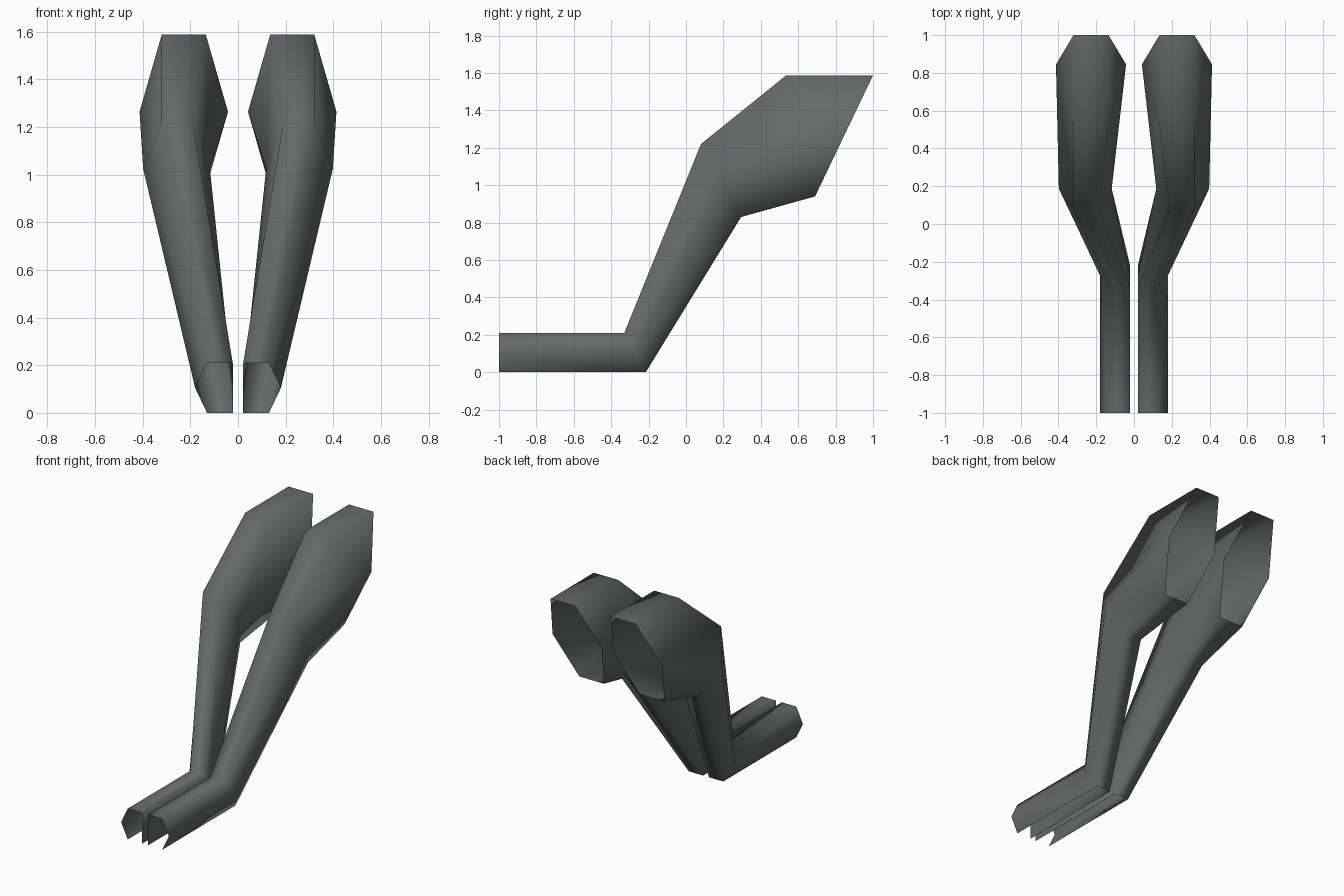
import bpy, bmesh

if "Cube" in bpy.data.objects:
    bpy.data.objects.remove(bpy.data.objects["Cube"])

skin = bpy.data.materials.new("dark_grey")
skin.diffuse_color = (0.13, 0.142, 0.14, 1)
skin.use_nodes = True
skin.node_tree.nodes["Principled BSDF"].inputs["Base Color"].default_value = skin.diffuse_color


def ring(x_in, x_out, mid_in, mid_out, top, bottom):
    """Six-sided section; top and bottom are (y, z)."""
    my, mz = (top[0] + bottom[0]) / 2, (top[1] + bottom[1]) / 2
    return [(x_in, *top), (x_out, *top), (mid_out, my, mz),
            (x_out, *bottom), (x_in, *bottom), (mid_in, my, mz)]


# Sections from toe to hip
SECTIONS = [
    ring(0.022, 0.13, 0.022, 0.18, (-1.0, 0.21), (-1.0, 0.0)),
    ring(0.022, 0.13, 0.022, 0.18, (-0.33, 0.21), (-0.215, 0.0)),
    ring(0.19, 0.32, 0.118, 0.398, (0.08, 1.22), (0.295, 0.83)),
    ring(0.135, 0.32, 0.042, 0.413, (1.0, 1.587), (0.69, 0.94)),
]
THIGH_TOP = [(0.135, 0.535, 1.587), (0.32, 0.535, 1.587)]


def leg(name, side):
    bm = bmesh.new()

    def vert(p):
        return bm.verts.new((side * p[0], p[1], p[2]))

    toe, ankle, knee, hip = [[vert(p) for p in s] for s in SECTIONS]
    t_in, t_out = [vert(p) for p in THIGH_TOP]

    def bridge(a, b, skip=()):
        for i in range(6):
            if i not in skip:
                j = (i + 1) % 6
                bm.faces.new((a[i], a[j], b[j], b[i]))

    bridge(toe, ankle, skip=(3,))          # foot, open underneath
    bridge(ankle, knee)                    # shin
    # thigh: front edge rises to the flat top, end stays open
    bridge(knee, [t_in, t_out] + hip[2:])
    bm.faces.new((t_in, t_out, hip[1], hip[0]))
    bm.faces.new((t_out, hip[2], hip[1]))
    bm.faces.new((t_in, hip[0], hip[5]))

    bmesh.ops.recalc_face_normals(bm, faces=bm.faces)
    # make the normals point outward: the flat thigh top must face up
    bm.normal_update()
    top = next(f for f in bm.faces if t_in in f.verts and hip[1] in f.verts)
    if top.normal.z < 0:
        bmesh.ops.reverse_faces(bm, faces=bm.faces)
    for f in bm.faces:
        f.smooth = True
    mesh = bpy.data.meshes.new(name)
    bm.to_mesh(mesh)
    bm.free()
    mesh.materials.append(skin)
    bpy.context.collection.objects.link(bpy.data.objects.new(name, mesh))


leg("right_leg", 1)
leg("left_leg", -1)
